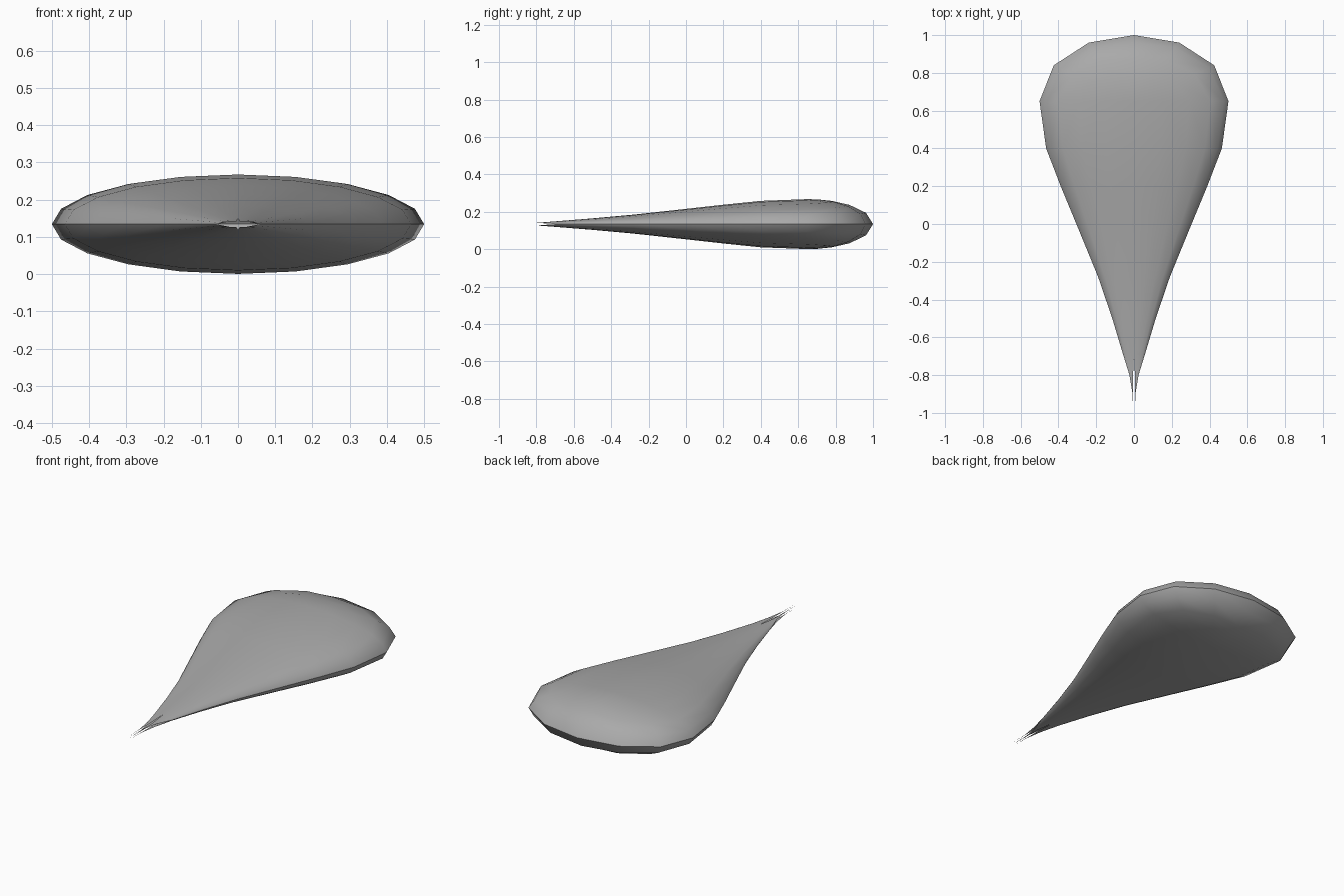
import bpy
import bmesh
from math import sin, cos, pi, radians

if "Cube" in bpy.data.objects:
    bpy.data.objects.remove(bpy.data.objects["Cube"])

grey = bpy.data.materials.new("mid_grey")
grey.use_nodes = True
colour = (0.4, 0.4, 0.4, 1)
grey.diffuse_color = colour
grey.node_tree.nodes["Principled BSDF"].inputs["Base Color"].default_value = colour

FLAT = 0.267      # thickness relative to width
MID = 0.134       # height of the symmetry plane
STEPS = 5         # facets per quarter section
WIDEST = 0.65

# Half widths along the tapering body, tail to widest section
body = [(-1, 0.0), (-0.9, 0.008), (-0.8, 0.024), (-0.69, 0.058), (-0.5, 0.115),
        (-0.28, 0.19), (0, 0.305), (0.2, 0.388), (0.4, 0.465), (WIDEST, 0.5)]
# Plan outline of the rounded back
back = [(0.425, 0.84), (0.24, 0.96), (0, 1)]

bm = bmesh.new()
rows = []

# Elliptical quarter sections; the tail is split into four thin prongs
for y, w in body:
    slit_x, slit_z = (0.005, 0.007) if y < -0.7 else (0, 0)
    row = []
    for j in range(STEPS + 1):
        a = j * pi / 2 / STEPS
        row.append(bm.verts.new((max(w * cos(a), slit_x), y,
                                 max(w * FLAT * sin(a), slit_z))))
    rows.append(row)

# Blunt back: outline shrinking towards the highest point
for i, (x, y) in enumerate(back):
    row = []
    for j in range(STEPS + 1):
        a = j * pi / 2 / STEPS + radians(5 * (i + 1)) * sin(pi * j / STEPS)
        row.append(bm.verts.new((x * cos(a), WIDEST + (y - WIDEST) * cos(a),
                                 0.5 * FLAT * sin(a))))
    rows.append(row)

for r, s in zip(rows, rows[1:]):
    for j in range(STEPS):
        bm.faces.new((r[j], r[j + 1], s[j + 1], s[j]))

bmesh.ops.remove_doubles(bm, verts=bm.verts, dist=0.0005)
bmesh.ops.recalc_face_normals(bm, faces=bm.faces)
# Make the quarter shell face outwards
if sum(f.normal.z * f.calc_area() for f in bm.faces) < 0:
    bmesh.ops.reverse_faces(bm, faces=bm.faces)

mesh = bpy.data.meshes.new("teardrop_body")
bm.to_mesh(mesh)
bm.free()
mesh.materials.append(grey)
obj = bpy.data.objects.new("teardrop_body", mesh)
bpy.context.collection.objects.link(obj)
obj.location.z = MID

# Mirror left to right and top to bottom
mirror = obj.modifiers.new("mirror", 'MIRROR')
mirror.use_axis = (True, False, True)
mirror.merge_threshold = 0.001

bpy.context.view_layer.objects.active = obj
obj.select_set(True)
bpy.ops.object.modifier_apply(modifier="mirror")
bpy.ops.object.shade_smooth_by_angle(angle=radians(35))
